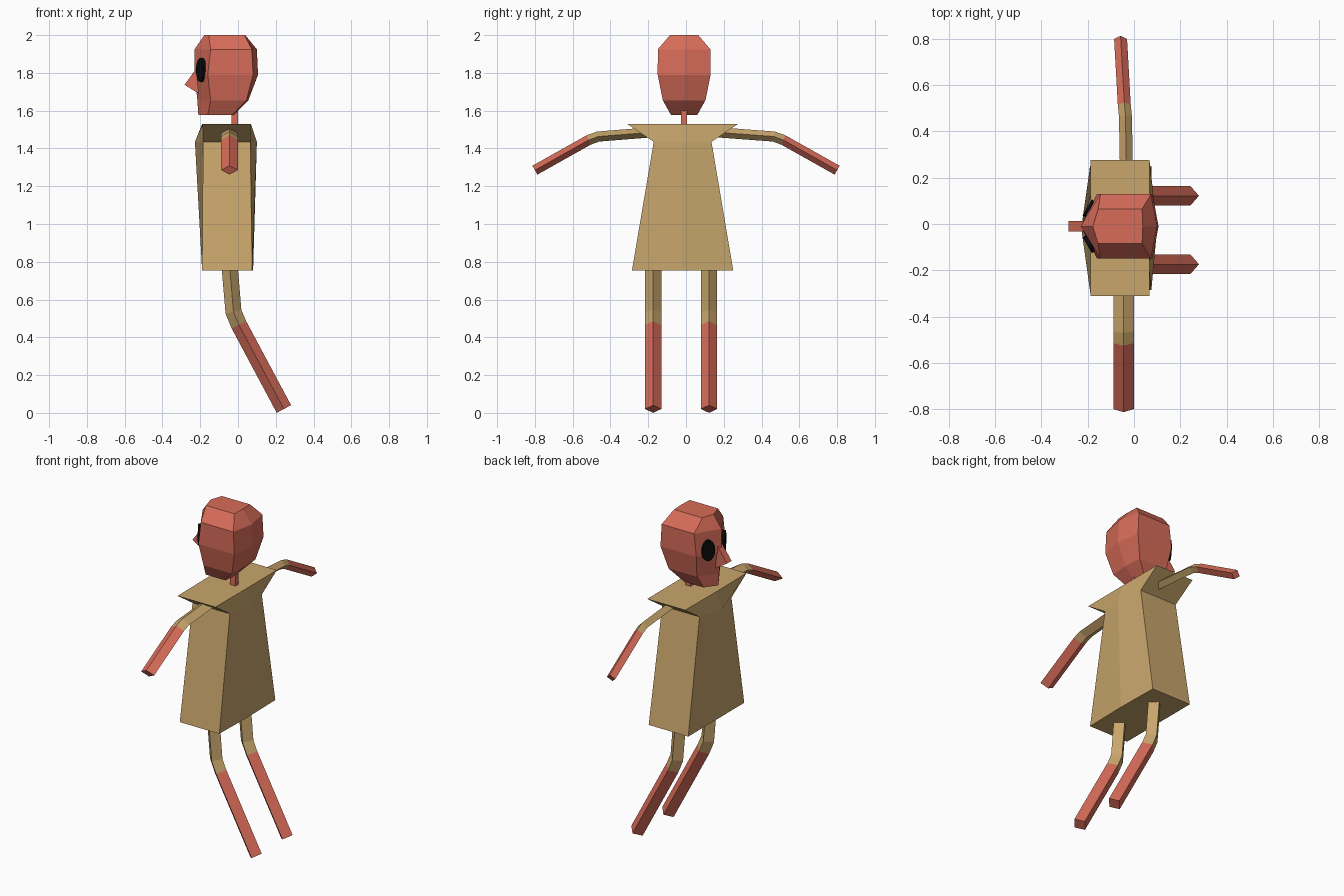
import bpy
import bmesh
from mathutils import Vector, Matrix

default = bpy.data.objects.get("Cube")
if default:
    bpy.data.objects.remove(default, do_unlink=True)


def material(name, rgb):
    m = bpy.data.materials.new(name)
    m.use_nodes = True
    m.diffuse_color = (*rgb, 1)
    m.node_tree.nodes["Principled BSDF"].inputs["Base Color"].default_value = (*rgb, 1)
    return m


SKIN = material("terracotta skin", (0.68, 0.15, 0.10))
CLOTH = material("tan cloth", (0.58, 0.38, 0.15))
BLACK = material("black", (0.003, 0.003, 0.003))


def finish(name, bm, *mats):
    bmesh.ops.recalc_face_normals(bm, faces=bm.faces)
    mesh = bpy.data.meshes.new(name)
    bm.to_mesh(mesh)
    bm.free()
    for m in mats:
        mesh.materials.append(m)
    ob = bpy.data.objects.new(name, mesh)
    bpy.context.collection.objects.link(ob)
    return ob


def skin_rings(bm, rings):
    """Bridge rings of points, cap both ends; the last span gets material 1."""
    loops = [[bm.verts.new(p) for p in ring] for ring in rings]
    n = len(loops[0])
    bm.faces.new(loops[0])
    bm.faces.new(loops[-1]).material_index = 1
    for k, (a, b) in enumerate(zip(loops, loops[1:])):
        for i in range(n):
            j = (i + 1) % n
            f = bm.faces.new((a[i], a[j], b[j], b[i]))
            f.material_index = int(k == len(loops) - 2)


def hex_loft(name, rings, cy, mat):
    """Six-sided loft: each ring is z, front tip, front corner, back corner, back tip, half width."""
    bm = bmesh.new()
    pts = []
    for z, tip, front, back, rear, w in rings:
        pts.append([(tip, cy, z), (front, cy - w, z), (back, cy - w, z),
                    (rear, cy, z), (back, cy + w, z), (front, cy + w, z)])
    skin_rings(bm, pts)
    return finish(name, bm, mat, mat)


def limb(name, path, side, wide, thick):
    """Diamond-section limb swept along a bent path, cloth above and skin below."""
    path = [Vector(p) for p in path]
    side = Vector(side)
    rings = []
    for i, p in enumerate(path):
        t = Vector()
        if i > 0:
            t += (p - path[i - 1]).normalized()
        if i < len(path) - 1:
            t += (path[i + 1] - p).normalized()
        up = t.normalized().cross(side).normalized()
        rings.append([p + side * wide, p + up * thick, p - side * wide, p - up * thick])
    bm = bmesh.new()
    skin_rings(bm, rings)
    return finish(name, bm, CLOTH, SKIN)


# Tunic with flared shoulder collar
hex_loft("tunic", [
    (0.755, -0.19, -0.19, 0.075, 0.08, 0.268),
    (1.435, -0.228, -0.185, 0.065, 0.1, 0.153),
    (1.53, -0.19, -0.187, 0.067, 0.068, 0.294)], -0.018, CLOTH)

# Head
HEAD_Y = -0.01
hex_loft("head", [
    (1.578, -0.21, -0.16, -0.03, -0.02, 0.07),
    (1.655, -0.215, -0.145, 0.045, 0.055, 0.113),
    (1.79, -0.23, -0.16, 0.08, 0.106, 0.14),
    (1.925, -0.23, -0.145, 0.073, 0.1, 0.139),
    (2.0, -0.178, -0.155, 0.035, 0.038, 0.075)], HEAD_Y, SKIN)

# Neck
bm = bmesh.new()
bmesh.ops.create_cube(bm, size=1, matrix=Matrix.LocRotScale(
    Vector((-0.017, HEAD_Y, 1.58)), None, Vector((0.035, 0.032, 0.16))))
finish("neck", bm, SKIN)

# Wedge nose
bm = bmesh.new()
profile = [(-0.205, 1.845), (-0.283, 1.737), (-0.2, 1.685), (-0.17, 1.75)]
skin_rings(bm, [[(x, HEAD_Y + s * 0.022, z) for x, z in profile] for s in (-1, 1)])
finish("nose", bm, SKIN, SKIN)

# Eyes: flat ovals lying on the slanted cheeks
for label, s in (("right", -1), ("left", 1)):
    bm = bmesh.new()
    bmesh.ops.create_cone(bm, cap_ends=True, segments=16, radius1=1, radius2=1, depth=1)
    along = Vector((0.5, 0.86 * s, 0)).normalized()
    out = Vector((-along.y * s, along.x * s, 0))
    frame = Matrix((along, (0, 0, 1), out)).transposed()
    bm.transform(Matrix.Translation((-0.191, HEAD_Y + s * 0.075, 1.815))
                 @ frame.to_4x4() @ Matrix.Diagonal((0.04, 0.063, 0.026, 1)))
    finish(label + "_eye", bm, BLACK)

# Arms
limb("right_arm", [(-0.045, -0.1, 1.492), (-0.045, -0.465, 1.463),
                   (-0.045, -0.515, 1.445), (-0.045, -0.8, 1.285)], (1, 0, 0), 0.044, 0.027)
limb("left_arm", [(-0.03, 0.08, 1.492), (-0.037, 0.465, 1.463),
                  (-0.042, 0.515, 1.445), (-0.058, 0.8, 1.285)], (1, 0, 0), 0.028, 0.027)

# Legs
for label, y in (("right", -0.174), ("left", 0.122)):
    limb(label + "_leg", [(-0.055, y, 0.9), (-0.024, y, 0.535),
                          (0.005, y, 0.466), (0.243, y, 0.0205)], (0, 1, 0), 0.043, 0.043)
